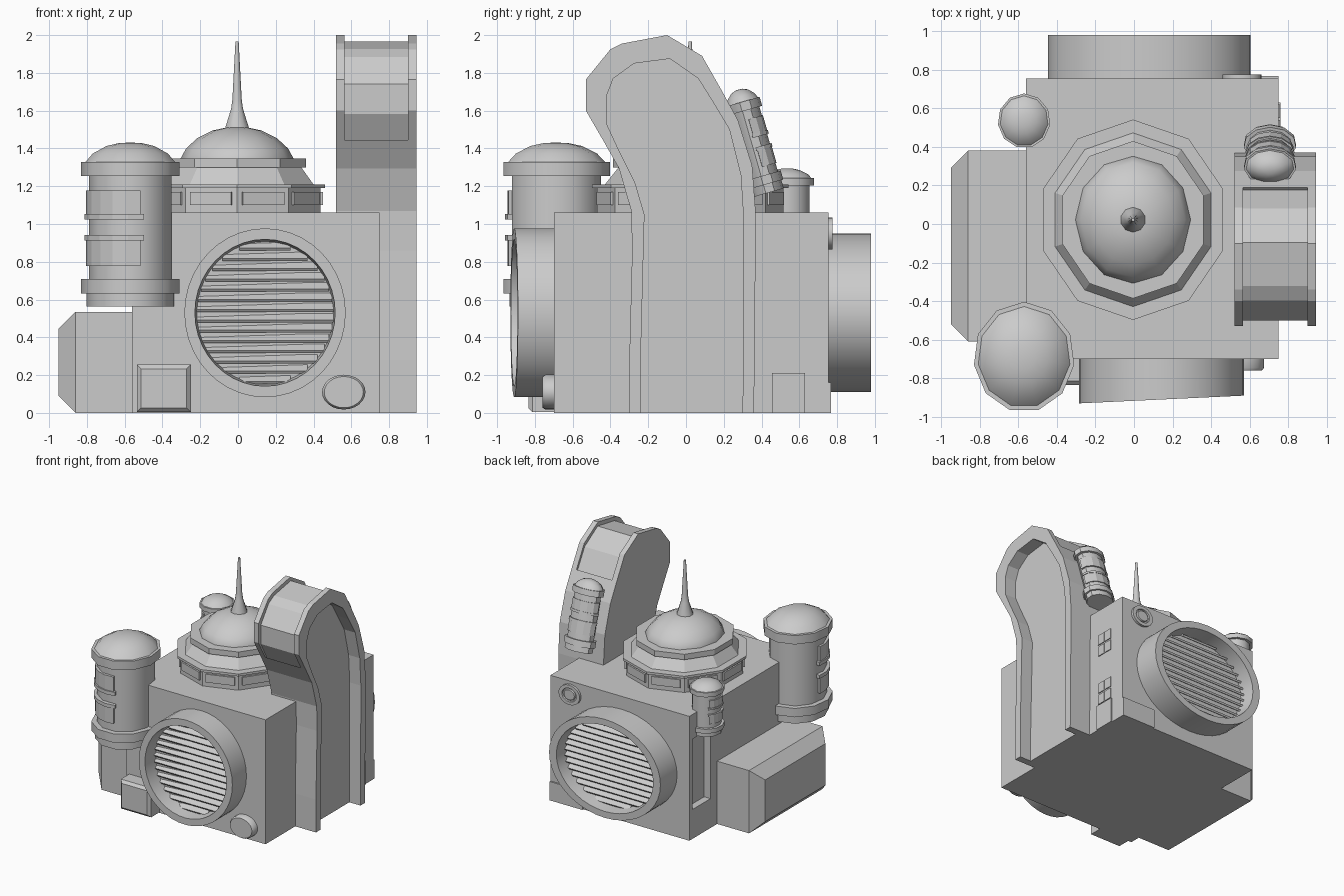
import bpy, bmesh, math
from mathutils import Matrix, Vector

if "Cube" in bpy.data.objects:
    bpy.data.objects.remove(bpy.data.objects["Cube"])


def finish(name, bm, mat=None, smooth=True, angle=38):
    bmesh.ops.remove_doubles(bm, verts=bm.verts, dist=1e-5)
    bmesh.ops.recalc_face_normals(bm, faces=bm.faces)
    if mat:
        bm.transform(mat)
    me = bpy.data.meshes.new(name)
    bm.to_mesh(me)
    bm.free()
    if smooth:
        me.shade_smooth()
        me.set_sharp_from_angle(angle=math.radians(angle))
    ob = bpy.data.objects.new(name, me)
    bpy.context.collection.objects.link(ob)
    return ob


def box(name, x, y, z, bevel=0, out=None, mat=None):
    """Box from ranges; optionally chamfer the edges of the face looking along 'out'."""
    bm = bmesh.new()
    bmesh.ops.create_cube(bm, size=1)
    for v in bm.verts:
        v.co = [r[0] if c < 0 else r[1] for c, r in zip(v.co, (x, y, z))]
    bm.normal_update()
    if bevel:
        face = max(bm.faces, key=lambda f: f.normal.dot(Vector(out)))
        bmesh.ops.bevel(bm, geom=list(face.edges), offset=bevel, segments=1, affect='EDGES')
    return finish(name, bm, mat, smooth=False)


def lathe(name, prof, n, mat, tilt=0, start=90, smooth=True):
    bm = bmesh.new()
    rings = []
    for r, z in prof:
        ring = []
        for i in range(n):
            a = math.radians(start) + math.tau * i / n
            x = r * math.cos(a)
            ring.append(bm.verts.new((x, r * math.sin(a), z - tilt * x * (z > .02))))
        rings.append(ring)
    for a, b in zip(rings, rings[1:]):
        for i in range(n):
            j = (i + 1) % n
            bm.faces.new((a[i], a[j], b[j], b[i]))
    bmesh.ops.dissolve_degenerate(bm, dist=1e-5, edges=bm.edges)
    return finish(name, bm, mat, smooth)


def sweep(name, sections, mat=None):
    """Skin a list of equal closed cross-sections and cap both ends."""
    bm = bmesh.new()
    s = [[bm.verts.new(p) for p in sec] for sec in sections]
    k = len(s[0])
    for a, b in zip(s, s[1:]):
        for i in range(k):
            bm.faces.new((a[i], a[(i + 1) % k], b[(i + 1) % k], b[i]))
    bm.faces.new(s[0])
    bm.faces.new(s[-1])
    return finish(name, bm, mat, smooth=False)


T = Matrix.Translation


def S(x, y, z):
    return Matrix.Diagonal((x, y, z, 1))


def RX(deg):
    return Matrix.Rotation(math.radians(deg), 4, 'X')


# Main block with a recessed opening on the left side
body = box("main_block", (-.56, .75), (-.70, .755), (0, 1.06))
cut = box("opening_cutter", (-.7, -.50), (.47, .71), (.25, .85))
cut.hide_render = True
cut.hide_viewport = True
mod = body.modifiers.new("opening", 'BOOLEAN')
mod.object, mod.operation, mod.solver = cut, 'DIFFERENCE', 'EXACT'

# Side tank and small front box
box("side_tank", (-.95, -.55), (-.61, .38), (0, .535), .09, (-1, 0, 0))
box("front_box", (-.535, -.25), (-.835, -.69), (.005, .255), .022, (0, -1, 0))


# Round louvred vents, front (slightly tilted) and back
def vent(name, cx, y, side, rx, rz, h, tilt):
    prof = [(1, -.02), (1, h), (.87, h), (.845, h - .13), (0, h - .13)]
    lathe(name + "_ring", prof, 40, T((cx, y, .53)) @ RX(90 * -side) @ S(rx, rz, 1), tilt * rx)
    count = 14
    for i in range(count):
        t = -1 + 2 * (i + .5) / count
        w = rx * .85 * math.sqrt(1 - t * t)
        m = T((cx, y + side * (h - .12), .53 + t * rz * .85)) @ RX(side * -35)
        box(name + "_slat", (-w, w), (-.03, .03), (-.008, .008), mat=m)


vent("front_vent", .143, -.70, -1, .427, .447, .21, .047)
vent("back_vent", .08, .755, 1, .525, .42, .225, 0)

# Front knob and back porthole
lathe("front_knob", [(1, -.01), (1, .045), (.9, .06), (0, .06)], 24,
      T((.56, -.70, .11)) @ RX(90) @ S(.115, .092, 1))
lathe("back_porthole", [(1, -.01), (1, .02), (.68, .02), (.65, .008), (.55, .008), (.5, .02), (0, .02)],
      20, T((.56, .755, .95)) @ RX(-90) @ S(.10, .085, 1))
box("back_panel", (.44, .75), (.74, .768), (0, .16))

# Windows and door on the right side
for z in (.22, .65):
    for i in range(2):
        for j in range(2):
            y0, z0 = .47 + i * .08, z + j * .1
            box("window_pane", (.74, .757), (y0, y0 + .07), (z0, z0 + .085))
box("side_door", (.74, .76), (.455, .63), (0, .21))

# Stepped roof dome with windows and spire
C = T((-.005, .022, 0))
ROUND = C @ S(1, 1.06, 1)
lathe("roof_base", [(0, 1.05), (.465, 1.05), (.465, 1.19), (.49, 1.19), (.49, 1.21), (.425, 1.21),
                    (.35, 1.31), (0, 1.31)], 10, ROUND, smooth=False)
lathe("roof_flange", [(0, 1.30), (.385, 1.30), (.385, 1.347), (0, 1.347)], 10, ROUND, smooth=False)
lathe("dome", [(.30, 1.33), (.30, 1.345), (.27, 1.40), (.21, 1.455), (.13, 1.495), (.06, 1.51), (0, 1.51)],
      12, ROUND @ S(1, 1.04, 1))
for k in range(10):
    m = ROUND @ Matrix.Rotation(math.tau * (k + .5) / 10 + math.pi / 2, 4, 'Z')
    box("roof_window", (.42, .455), (-.115, .115), (1.10, 1.17), mat=m)
lathe("spire", [(0, 1.49), (.067, 1.495), (.064, 1.515), (.033, 1.61), (.026, 1.66), (.009, 1.965), (0, 1.967)],
      10, C)


# Turrets: flanged drum, cap and curved panels
def turret(name, mat, facing, span):
    lathe(name, [(0, 0), (.238, 0), (.238, .07), (.268, .07), (.268, .145), (.225, .145), (.225, .69),
                 (.268, .69), (.268, .765), (.245, .765), (.205, .81), (.13, .85), (.06, .866), (0, .868)],
          11, mat)
    for z0, z1, r, grow in ((.215, .355, .24, 0), (.48, .615, .24, 0), (.35, .38, .25, 8), (.46, .49, .25, 8)):
        secs = []
        for i in range(7):
            a = math.radians(facing + (span + grow) * (i / 6 - .5))
            c, s = math.cos(a), math.sin(a)
            secs.append([(q * c, q * s, z) for q, z in ((.2, z0), (r, z0), (r, z1), (.2, z1))])
        sweep(name + "_panel", secs, mat)


turret("big_turret", T((-.57, -.69, .563)) @ S(.98, 1.07, 1), 228, 110)
turret("small_turret", T((-.57, .535, .86)) @ S(.51, .53, .5), 190, 110)
turret("leaning_turret", T((.705, .435, 1.165)) @ RX(16) @ S(.51, .36, .655), 90, 170)

# Curved arm: outer and inner outlines in (y, z)
outer = [(-.30, 0), (-.30, .28), (-.285, .86), (-.29, 1.07), (-.355, 1.295), (-.44, 1.445), (-.53, 1.60),
         (-.53, 1.765), (-.40, 1.925), (-.34, 1.955), (-.10, 2.0), (.085, 1.89), (.19, 1.705),
         (.275, 1.55), (.35, 1.31), (.37, 1.05), (.36, 0)]
inner = [(-.24, 0), (-.24, .28), (-.225, .86), (-.22, 1.05), (-.27, 1.22), (-.36, 1.40), (-.42, 1.53),
         (-.42, 1.68), (-.385, 1.77), (-.275, 1.85), (-.085, 1.875), (.065, 1.77), (.14, 1.65),
         (.23, 1.50), (.29, 1.26), (.305, 1.02), (.30, 0)]
# Outline with the shallow channel that wraps over the head
groove, groove_in = [], []
for i, (o, q) in enumerate(zip(outer, inner)):
    low = tuple(a + (b - a) * .27 for a, b in zip(o, q))
    pts = [o, low] if i == 5 else [low, o] if i == 12 else [low] if 5 < i < 12 else [o]
    groove += pts
    groove_in += [q] * len(pts)


def slab(name, pts, x0, x1):
    sweep(name, [[(x, y, z) for y, z in pts] for x in (x0, x1)])


def rim(name, out, inn, x0, x1):
    sweep(name, [[(x0, *o), (x1, *o), (x1, *q), (x0, *q)] for o, q in zip(out, inn)])


slab("arm_inner_plate", outer, .52, .565)
slab("arm_core", groove, .565, .84)
rim("arm_rim_base", groove, groove_in, .84, .90)
rim("arm_rim_edge", outer, inner, .90, .945)
